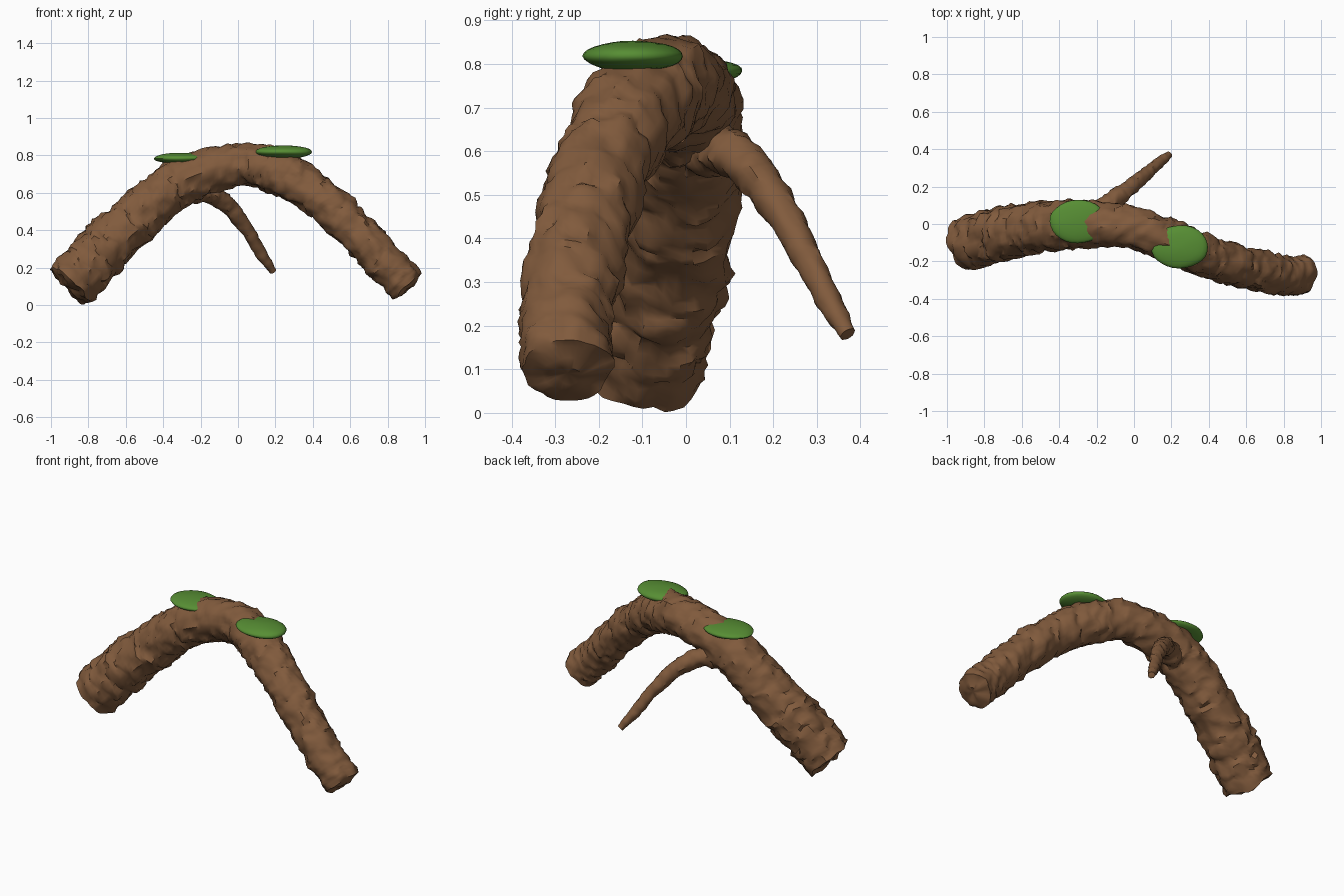
import bpy, bmesh, math
from mathutils import Vector, noise

if "Cube" in bpy.data.objects:
    bpy.data.objects.remove(bpy.data.objects["Cube"])


def material(name, rgb):
    m = bpy.data.materials.new(name)
    m.use_nodes = True
    m.diffuse_color = (*rgb, 1)
    m.node_tree.nodes["Principled BSDF"].inputs["Base Color"].default_value = (*rgb, 1)
    return m


bark = material("bark brown", (0.22, 0.104, 0.046))
moss = material("moss green", (0.095, 0.27, 0.034))


def finish(bm, name, mat, angle):
    bmesh.ops.recalc_face_normals(bm, faces=bm.faces)
    mesh = bpy.data.meshes.new(name)
    bm.to_mesh(mesh)
    bm.free()
    obj = bpy.data.objects.new(name, mesh)
    bpy.context.collection.objects.link(obj)
    mesh.materials.append(mat)
    bpy.ops.object.select_all(action='DESELECT')
    bpy.context.view_layer.objects.active = obj
    obj.select_set(True)
    bpy.ops.object.shade_smooth_by_angle(angle=math.radians(angle))


def spline(points, steps):
    """Smooth curve through points of x, y, z, radius."""
    p = [Vector(q) for q in points]
    p = [2 * p[0] - p[1]] + p + [2 * p[-1] - p[-2]]
    out = []
    for a, b, c, d in zip(p, p[1:], p[2:], p[3:]):
        for i in range(steps):
            t = i / steps
            out.append(0.5 * (2 * b + (c - a) * t + (2 * a - 5 * b + 4 * c - d) * t * t
                              + (3 * b - a - 3 * c + d) * t ** 3))
    return out + [p[-2]]


def gnarled_limb(name, points, steps, sides, rough):
    """Tapered tube with lumps, ring-shaped bark ridges and small chips."""
    path = spline(points, steps)
    bm = bmesh.new()
    rings = []
    for i, s in enumerate(path):
        before, after = path[max(i - 1, 0)], path[min(i + 1, len(path) - 1)]
        along = (after.xyz - before.xyz).normalized()
        side = (Vector((0, 1, 0)) - along * along.y).normalized()
        up = side.cross(along)
        ring = []
        for k in range(sides):
            a = math.tau * k / sides
            out = side * math.cos(a) + up * math.sin(a)
            base = s.xyz + out * s.w
            lump = noise.noise(base * 7) * 0.4
            ridge = noise.noise(out * 2.2 + Vector((i * 0.5, 0, 0))) * 0.6
            chip = noise.noise(base * 24) * 0.7
            r = s.w * (1 + rough * (lump + ridge + chip))
            slip = along * noise.noise(base * 15) * s.w * rough
            ring.append(bm.verts.new(s.xyz + out * r + slip))
        rings.append(ring)
    for r0, r1 in zip(rings, rings[1:]):
        for k in range(sides):
            n = (k + 1) % sides
            bm.faces.new((r0[k], r0[n], r1[n], r1[k]))
    # broken ends, closed by uneven shrinking rings that bulge outward
    for ring, s, inside in ((rings[0], path[0], path[1]), (rings[-1], path[-1], path[-2])):
        outward = (s.xyz - inside.xyz).normalized() * s.w
        last = ring
        for shrink, bulge in ((0.2, 0.05), (0.45, 0.1), (0.7, 0.12)):
            inner = []
            for v in ring:
                co = v.co.lerp(s.xyz, shrink)
                co += outward * (bulge + noise.noise(co * 22) * 0.16)
                inner.append(bm.verts.new(co))
            for k in range(sides):
                n = (k + 1) % sides
                bm.faces.new((last[k], last[n], inner[n], inner[k]))
            last = inner
        hub = bm.verts.new(s.xyz + outward * 0.12)
        for k in range(sides):
            bm.faces.new((last[k], last[(k + 1) % sides], hub))
    finish(bm, name, bark, 40)


# Main arch
gnarled_limb("arched_root", [
    (-0.90, -0.108, 0.107, 0.142), (-0.71, -0.052, 0.31, 0.143), (-0.51, -0.018, 0.495, 0.134),
    (-0.29, 0.00, 0.667, 0.127), (0.00, -0.02, 0.748, 0.111), (0.21, -0.10, 0.715, 0.117),
    (0.41, -0.18, 0.595, 0.112), (0.61, -0.238, 0.415, 0.107), (0.78, -0.273, 0.23, 0.106),
    (0.905, -0.272, 0.10, 0.101)], 14, 34, 0.19)

# Thin side branch drooping at the back
gnarled_limb("side_branch", [
    (-0.27, 0.02, 0.60, 0.065), (-0.16, 0.09, 0.60, 0.055), (-0.06, 0.165, 0.535, 0.048),
    (0.04, 0.245, 0.415, 0.037), (0.12, 0.315, 0.28, 0.030), (0.187, 0.37, 0.180, 0.021)],
    11, 16, 0.24)


# Moss cushions
def moss_pad(name, centre, size):
    bm = bmesh.new()
    bmesh.ops.create_uvsphere(bm, u_segments=28, v_segments=14, radius=1)
    for v in bm.verts:
        swell = 1 + 0.05 * noise.noise(v.co * 1.5 + Vector(centre) * 9)
        v.co = Vector(centre) + Vector([c * s * swell for c, s in zip(v.co, size)])
    finish(bm, name, moss, 60)


moss_pad("moss_pad_left", (0.245, -0.122, 0.818), (0.155, 0.115, 0.035))
moss_pad("moss_pad_right", (-0.30, 0.013, 0.784), (0.15, 0.116, 0.03))
